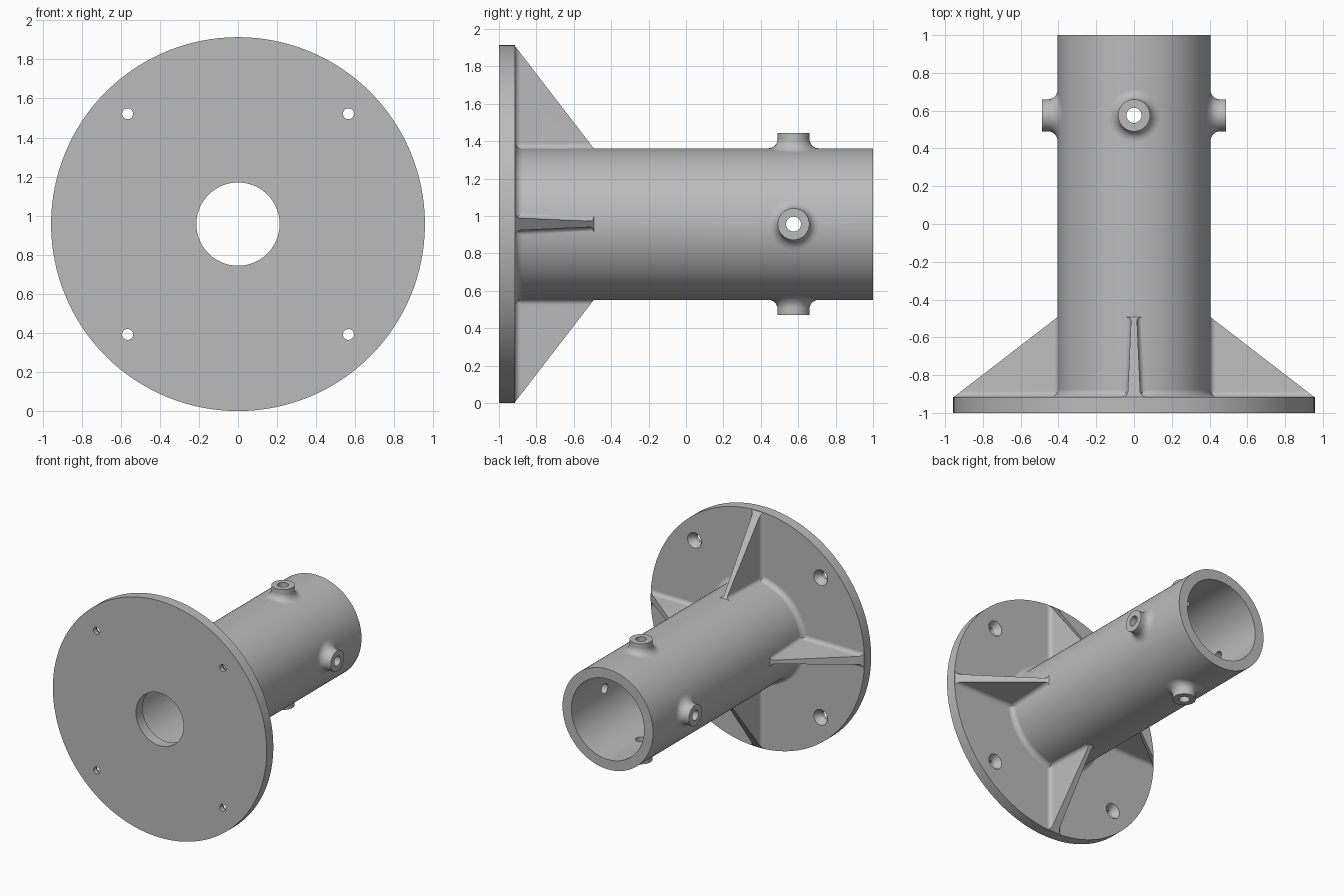
import bpy, bmesh
from math import pi, sin, cos, sqrt
from mathutils import Matrix, Vector

cube = bpy.data.objects.get("Cube")
if cube:
    bpy.data.objects.remove(cube)

AXIS_Z = 0.957            # height of the tube axis
TUBE_R, BORE_R, FLANGE_R = 0.405, 0.325, 0.957
FRONT, FACE, BACK = -1.0, -0.915, 1.0
BOSS_Y, BOSS_R, BOSS_TOP, BOSS_HOLE = 0.575, 0.085, 0.487, 0.04
LIFT = Matrix.Translation((0, 0, AXIS_Z))

grey = bpy.data.materials.new("plain grey")
grey.use_nodes = True
grey.diffuse_color = (0.5, 0.5, 0.5, 1)
grey.node_tree.nodes["Principled BSDF"].inputs["Base Color"].default_value = (0.5, 0.5, 0.5, 1)


def make(name, rings, matrix, close_rows=False):
    """Skin a list of closed point rings into an object."""
    bm = bmesh.new()
    rows = [[bm.verts.new(p) for p in ring] for ring in rings]
    pairs = list(zip(rows, rows[1:]))
    if close_rows:
        pairs.append((rows[-1], rows[0]))
    for a, b in pairs:
        for i in range(len(a)):
            j = (i + 1) % len(a)
            bm.faces.new((a[i], a[j], b[j], b[i]))
    if not close_rows:
        bm.faces.new(rows[0])
        bm.faces.new(rows[-1])
    bmesh.ops.recalc_face_normals(bm, faces=bm.faces)
    bmesh.ops.transform(bm, matrix=matrix, verts=bm.verts)
    mesh = bpy.data.meshes.new(name)
    bm.to_mesh(mesh)
    bm.free()
    mesh.materials.append(grey)
    obj = bpy.data.objects.new(name, mesh)
    bpy.context.collection.objects.link(obj)
    return obj


def lathe(name, profile, matrix, sides, close_rows=False):
    """Turn (radius, y) points around the y axis."""
    rings = [[(r * cos(2 * pi * i / sides), y, r * sin(2 * pi * i / sides))
              for i in range(sides)] for r, y in profile]
    return make(name, rings, matrix, close_rows)


def activate(obj):
    bpy.ops.object.select_all(action='DESELECT')
    obj.select_set(True)
    bpy.context.view_layer.objects.active = obj


def cut(obj, cutter):
    cutter.hide_render = True
    mod = obj.modifiers.new("cut", 'BOOLEAN')
    mod.operation, mod.solver, mod.object = 'DIFFERENCE', 'EXACT', cutter
    activate(obj)
    bpy.ops.object.modifier_apply(modifier=mod.name)
    bpy.data.objects.remove(cutter)


def finish(obj):
    activate(obj)
    bpy.ops.object.shade_smooth_by_angle(angle=0.5)
    mod = obj.modifiers.new("even shading", 'WEIGHTED_NORMAL')
    mod.keep_sharp = True


def fillet(d, f):
    """Height of a concave fillet of radius f at distance d from its wall."""
    return f - sqrt(f * f - (f - d) ** 2) if d < f else 0.0


# Flange and tube, turned as one body with a filleted root
F = 0.04
root = [(TUBE_R + F - F * sin(a), FACE + F - F * cos(a))
        for a in [i * pi / 16 for i in range(9)]]
profile = [(0.213, FRONT), (FLANGE_R, FRONT), (FLANGE_R, FACE)] + root + [
    (TUBE_R, BACK), (BORE_R, BACK), (BORE_R, FACE), (0.213, FACE)]
body = lathe("flange_and_tube", profile, LIFT, 128, True)

# Countersunk bolt holes
for sx in (-1, 1):
    for sz in (-1, 1):
        cut(body, lathe("bolt_cutter", [(0.028, -1.1), (0.028, -0.965), (0.062, FACE), (0.062, -0.8)],
                        LIFT @ Matrix.Translation((sx * 0.565, 0, sz * 0.565)), 32))

# Cross holes through the tube wall
for turn in (Matrix.Rotation(pi / 2, 4, 'X'), Matrix.Rotation(pi / 2, 4, 'Z')):
    cut(body, lathe("cross_cutter", [(BOSS_HOLE, -0.6), (BOSS_HOLE, 0.6)],
                    LIFT @ Matrix.Translation((0, BOSS_Y, 0)) @ turn, 32))
finish(body)


def boss_rings(sides=32, f=0.05, steps=8):
    """Boss pointing up, its flared foot following the round tube."""
    def ring(rho, height):
        out = []
        for i in range(sides):
            a = 2 * pi * i / sides
            x, y = rho * cos(a), rho * sin(a)
            out.append((x, BOSS_Y + y, height(x)))
        return out

    rings = []
    for i in range(steps + 1):
        d = f * (1 - sin(pi / 2 * i / steps))
        rings.append(ring(BOSS_R + d, lambda x, d=d: sqrt(TUBE_R ** 2 - x * x) + fillet(d, f)))
    rings.append(ring(BOSS_R, lambda x: BOSS_TOP))
    rings.append(ring(BOSS_HOLE, lambda x: BOSS_TOP))
    rings.append(ring(BOSS_HOLE, lambda x: 0.385))
    return rings


def rib_rings(f=0.03, tip=-0.49):
    """Tapered rib pointing up: each ring is a slice at one y."""
    near = [f * (1 - cos(pi / 2 * i / 6)) for i in range(7)]
    length = tip - FACE
    rings = []
    for d in near + [length * k for k in (0.2, 0.4, 0.6, 0.8, 0.9, 0.94, 0.96, 0.98, 1)]:
        share = d / length
        reach = (FLANGE_R - TUBE_R) * (1 - share)
        half = 0.034 - 0.019 * share
        side = []
        for e in near + [None]:
            e = reach if e is None else min(e, reach)
            w = half + max(fillet(d, f), fillet(e, f))
            side.append((w, FACE + d, TUBE_R - 0.004 + e))
        rings.append(side + [(-x, y, z) for x, y, z in reversed(side)])
    return rings


# Four bosses and four ribs around the tube
for k, where in enumerate(("top", "left", "bottom", "right")):
    turn = LIFT @ Matrix.Rotation(k * pi / 2, 4, 'Y')
    finish(make(where + "_boss", boss_rings(), turn, True))
    finish(make(where + "_rib", rib_rings(), turn))
